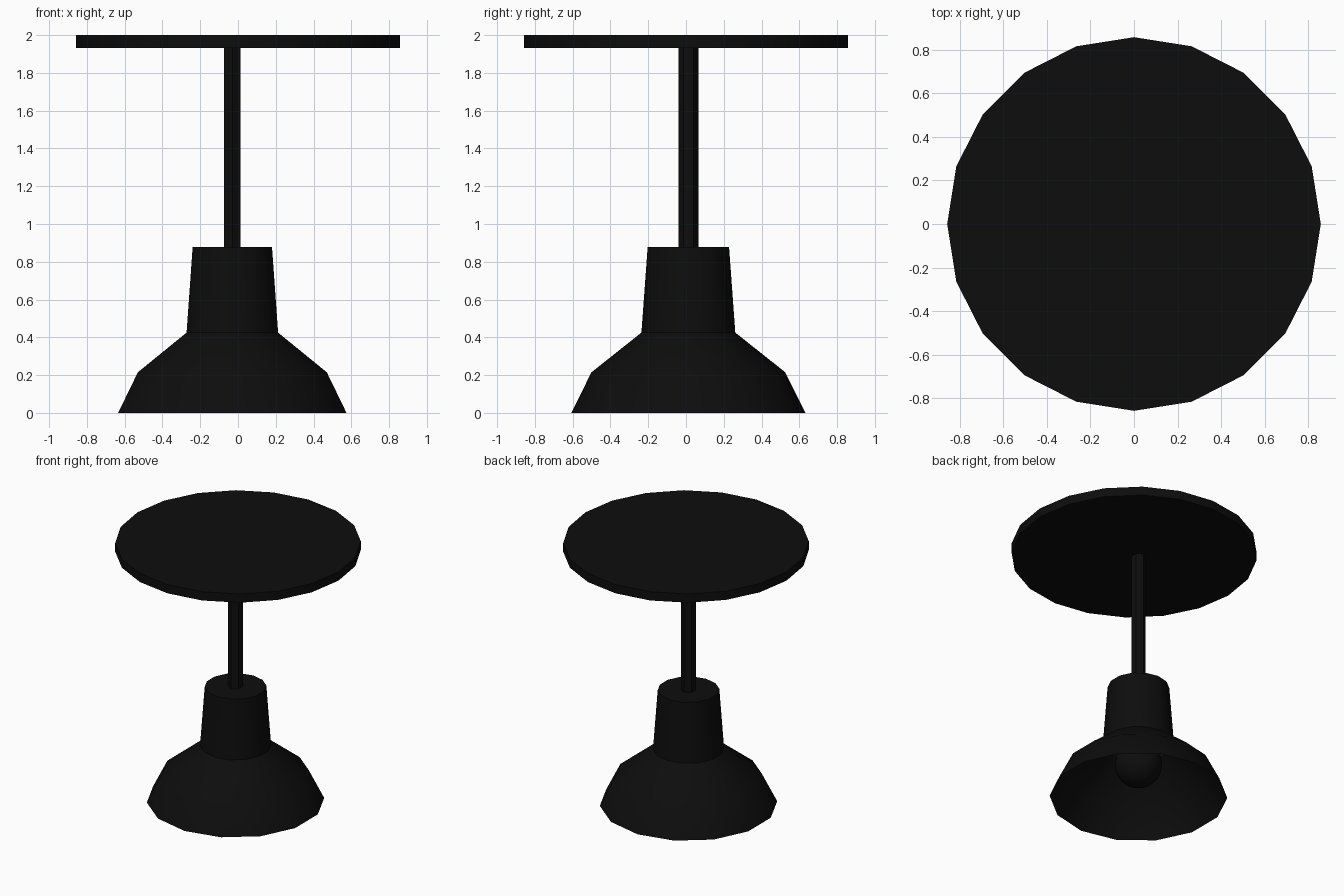
import bpy, bmesh, math

if "Cube" in bpy.data.objects:
    bpy.data.objects.remove(bpy.data.objects["Cube"])

black = bpy.data.materials.new("matte_black")
black.diffuse_color = (0.004, 0.004, 0.004, 1)
black.use_nodes = True
black.node_tree.nodes["Principled BSDF"].inputs["Base Color"].default_value = black.diffuse_color

LAMP = (-0.03, 0.0125)  # the lamp hangs slightly off the disc centre


def finish(name, bm, smooth):
    me = bpy.data.meshes.new(name)
    bm.to_mesh(me)
    bm.free()
    me.materials.append(black)
    ob = bpy.data.objects.new(name, me)
    bpy.context.collection.objects.link(ob)
    if smooth:
        bpy.ops.object.select_all(action='DESELECT')
        ob.select_set(True)
        bpy.context.view_layer.objects.active = ob
        bpy.ops.object.shade_smooth_by_angle(angle=math.radians(30))
    return ob


def lathe(name, profile, sides, centre, x_scale=1.0, cap_bottom=True, smooth=True):
    """Stack of rings (radius, z) from bottom to top, corners on the y axis."""
    bm = bmesh.new()
    rings = []
    for r, z in profile:
        ring = []
        for i in range(sides):
            a = math.pi / 2 + 2 * math.pi * i / sides
            ring.append(bm.verts.new((centre[0] + r * math.cos(a) * x_scale,
                                      centre[1] + r * math.sin(a), z)))
        rings.append(ring)
    for lo, hi in zip(rings, rings[1:]):
        for i in range(sides):
            j = (i + 1) % sides
            bm.faces.new((lo[i], lo[j], hi[j], hi[i]))
    bm.faces.new(rings[-1])
    if cap_bottom:
        bm.faces.new(rings[0][::-1])
    return finish(name, bm, smooth)


# Ceiling disc
lathe("ceiling_disc", [(0.857, 1.933), (0.857, 2.0)], 20, (0, 0))

# Hanging rod
lathe("rod", [(0.0535, 0.87), (0.0535, 1.935)], 6, LAMP, x_scale=0.93, smooth=False)

# Open bell-shaped shade with its neck
lathe("shade", [(0.62, 0), (0.513, 0.215), (0.2485, 0.425), (0.2155, 0.878)],
      14, LAMP, cap_bottom=False)

# Bulb inside the shade
bm = bmesh.new()
bmesh.ops.create_uvsphere(bm, u_segments=16, v_segments=10, radius=0.167)
bmesh.ops.translate(bm, verts=bm.verts, vec=(*LAMP, 0.26))
finish("bulb", bm, True)
